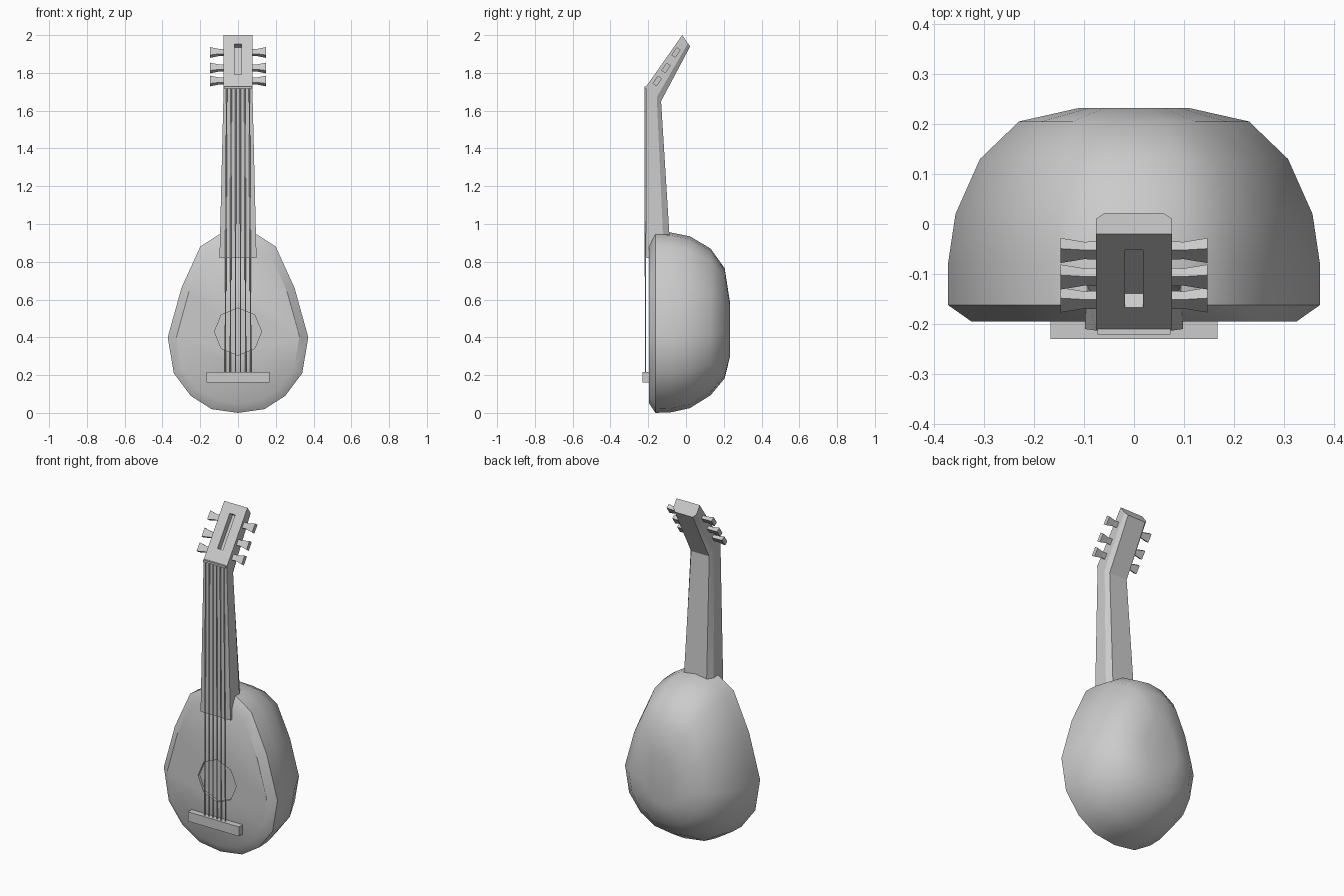
import bpy, bmesh, math
from mathutils import Vector, Matrix

if "Cube" in bpy.data.objects:
    bpy.data.objects.remove(bpy.data.objects["Cube"])

wood = bpy.data.materials.new("plain_grey")
wood.diffuse_color = (0.6, 0.6, 0.6, 1)
wood.use_nodes = True
wood.node_tree.nodes["Principled BSDF"].inputs["Base Color"].default_value = wood.diffuse_color


def finish(name, bm, angle=None):
    bmesh.ops.recalc_face_normals(bm, faces=bm.faces)
    me = bpy.data.meshes.new(name)
    bm.to_mesh(me)
    bm.free()
    ob = bpy.data.objects.new(name, me)
    bpy.context.collection.objects.link(ob)
    me.materials.append(wood)
    if angle:
        smooth(ob, angle)
    return ob


def smooth(ob, angle):
    bpy.ops.object.select_all(action='DESELECT')
    ob.select_set(True)
    bpy.context.view_layer.objects.active = ob
    bpy.ops.object.shade_smooth_by_angle(angle=math.radians(angle))


def loft(name, rings, angle=None):
    """Skin a list of equal-length point rings and cap both ends."""
    bm = bmesh.new()
    vs = [[bm.verts.new(p) for p in r] for r in rings]
    n = len(vs[0])
    for a, b in zip(vs, vs[1:]):
        for i in range(n):
            j = (i + 1) % n
            bm.faces.new((a[i], a[j], b[j], b[i]))
    bm.faces.new(vs[0])
    bm.faces.new(vs[-1])
    return finish(name, bm, angle)


def box(name, center, size, rot=0):
    bm = bmesh.new()
    bmesh.ops.create_cube(bm, size=1, matrix=Matrix.Translation(center)
                          @ Matrix.Rotation(rot, 4, 'X') @ Matrix.Diagonal((*size, 1)))
    return finish(name, bm)


def cut(ob, cutter):
    mod = ob.modifiers.new("cut", 'BOOLEAN')
    mod.object = cutter
    mod.solver = 'EXACT'
    bpy.context.view_layer.objects.active = ob
    bpy.ops.object.modifier_apply(modifier="cut")
    bpy.data.objects.remove(cutter)


# Bowl body: pear outline scaled into layers from soundboard to back
half = [(0.14, 0.02), (0.25, 0.09), (0.34, 0.21), (0.372, 0.40),
        (0.30, 0.66), (0.20, 0.88), (0.10, 0.945)]
outline = [(0, 0)] + half + [(0, 0.96)] + [(-x, z) for x, z in reversed(half)]
layers = [(-0.195, 0.325, 0.05, 0.90), (-0.162, 0.372, 0.0, 0.96),
          (-0.08, 0.372, 0.003, 0.955), (0.02, 0.357, 0.025, 0.935),
          (0.13, 0.308, 0.093, 0.87), (0.205, 0.23, 0.183, 0.765),
          (0.232, 0.11, 0.295, 0.59)]
body = loft("body", [[(x * w / 0.372, y, lo + z / 0.96 * (hi - lo)) for x, z in outline]
                     for y, w, lo, hi in layers])

# Octagonal sound hole
ring = [(0.125 * math.cos(k * math.pi / 4), 0.43 + 0.125 * math.sin(k * math.pi / 4))
        for k in range(8)]
cut(body, loft("hole_cutter", [[(x, y, z) for x, z in ring] for y in (-0.25, -0.18)]))
smooth(body, 34)


# Neck and tilted head, chamfered along the back
def section(front, back, w):
    f, b = Vector((0, *front)), Vector((0, *back))
    pts = [(w, 0), (w, 0.72), (w * 0.78, 1), (-w * 0.78, 1), (-w, 0.72), (-w, 0)]
    return [f.lerp(b, t) + Vector((x, 0, 0)) for x, t in pts]


neck = loft("neck_and_head", [section((-0.21, 0.82), (-0.08, 0.82), 0.098),
                              section((-0.213, 1.725), (-0.132, 1.65), 0.076),
                              section((-0.02, 2.0), (0.022, 1.94), 0.076)])
tilt = -math.atan2(0.193, 0.275)
along = Vector((0, -math.sin(tilt), math.cos(tilt)))
out = Vector((0, -math.cos(tilt), -math.sin(tilt)))

# Slot in the head
cut(neck, box("slot_cutter", Vector((0, -0.109, 1.872)), (0.035, 0.066, 0.20), tilt))
smooth(neck, 30)

# Nut and bridge
box("nut", (0, -0.212, 1.723), (0.146, 0.018, 0.012))
box("bridge", (0, -0.2115, 0.188), (0.334, 0.037, 0.056))

# Flared tuning pegs
for side in (-1, 1):
    for i, (y, z) in enumerate([(-0.152, 1.757), (-0.106, 1.826), (-0.053, 1.908)]):
        c = Vector((0, y, z))
        rings = [[c + Vector((side * x, 0, 0)) + along * (h * a) + out * (t * b)
                  for a, b in ((1, 1), (-1, 1), (-1, -1), (1, -1))]
                 for x, h, t in ((0.07, 0.017, 0.010), (0.10, 0.016, 0.010),
                                 (0.147, 0.025, 0.013))]
        loft(f"peg_{'left' if side < 0 else 'right'}_{i + 1}", rings)

# Six strings from nut to bridge
for i in range(6):
    k = i / 2.5 - 1
    rings = [[(k * w + 0.0035 * math.cos(a), y + 0.0035 * math.sin(a), z)
              for a in (j * math.pi / 3 for j in range(6))]
             for w, y, z in ((0.068, -0.214, 0.21), (0.060, -0.218, 1.725))]
    loft(f"string_{i + 1}", rings)
